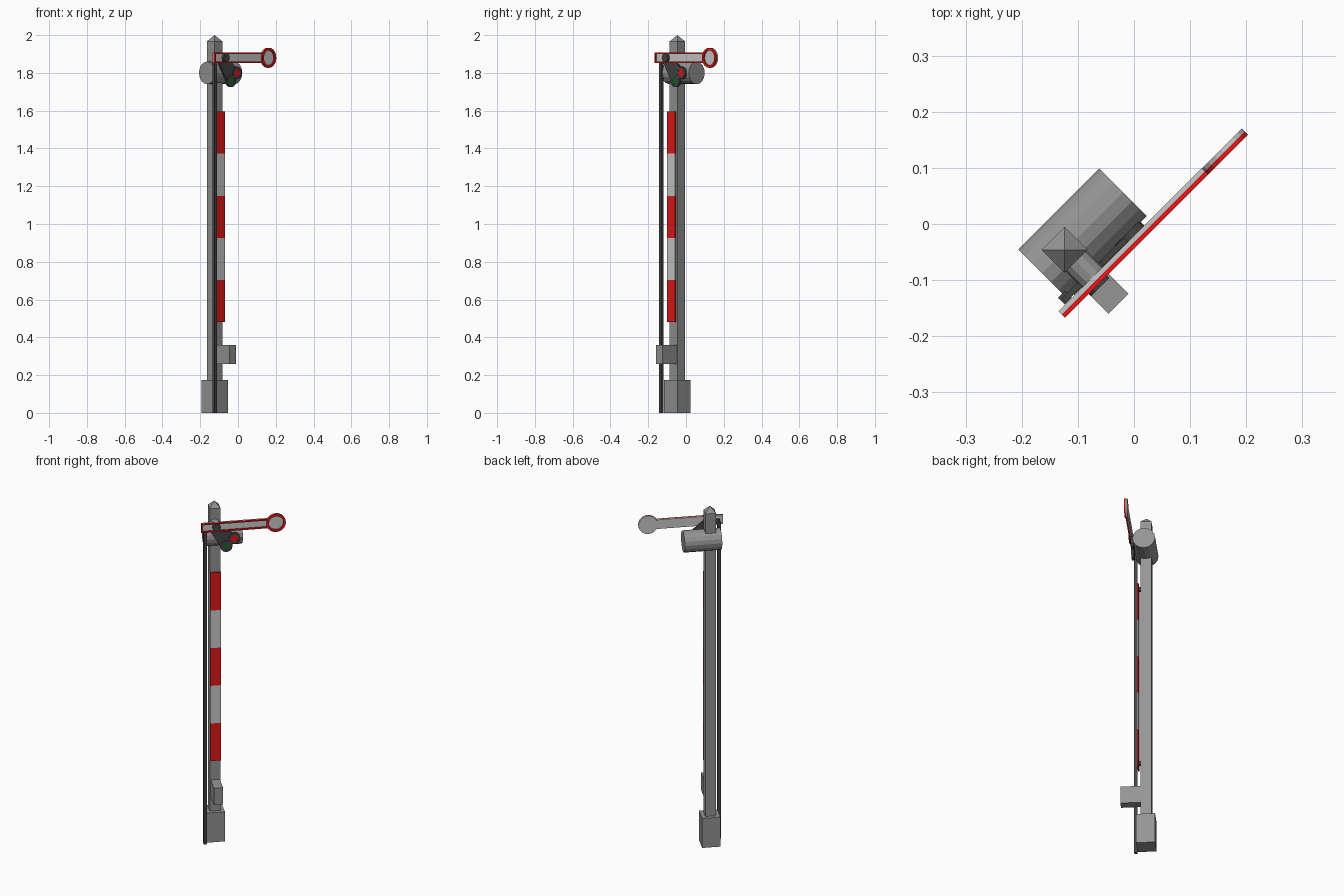
import bpy, bmesh
from math import pi, cos, sin
from mathutils import Matrix, Vector

if "Cube" in bpy.data.objects:
    bpy.data.objects.remove(bpy.data.objects["Cube"])

# Local frame: u along the signal arm, n towards the viewer, z up; turned 45 degrees
TURN = Matrix.Rotation(pi / 4, 4, 'Z')


def material(name, rgb):
    m = bpy.data.materials.new(name)
    m.diffuse_color = (*rgb, 1)
    m.use_nodes = True
    m.node_tree.nodes["Principled BSDF"].inputs["Base Color"].default_value = m.diffuse_color
    return m


GREY = material("post_grey", (0.3, 0.3, 0.3))
WHITE = material("pale", (0.75, 0.75, 0.75))
RED = material("red", (0.75, 0.01, 0.01))
GREEN = material("green", (0.01, 0.12, 0.02))
BLACK = material("dark", (0.06, 0.06, 0.06))


def P(u, n, z):
    return TURN @ Vector((u, -n, z))


def finish(name, bm, mat):
    bmesh.ops.recalc_face_normals(bm, faces=bm.faces)
    me = bpy.data.meshes.new(name)
    bm.to_mesh(me)
    bm.free()
    me.materials.append(mat)
    ob = bpy.data.objects.new(name, me)
    bpy.context.collection.objects.link(ob)
    return ob


def plate(name, pts, n0, n1, mat, hole=None):
    """Extrude a (u, z) outline from depth n0 to n1, optionally with a matching hole."""
    bm = bmesh.new()
    loops = [[bm.verts.new(P(u, n, z)) for u, z in o]
             for o in ([pts, hole] if hole else [pts]) for n in (n0, n1)]
    k = len(pts)
    if hole:
        pairs = [(0, 1), (1, 3), (3, 2), (2, 0)]
    else:
        pairs = [(0, 1)]
        bm.faces.new(loops[0])
        bm.faces.new(loops[1])
    for a, b in pairs:
        for i in range(k):
            j = (i + 1) % k
            bm.faces.new((loops[a][i], loops[a][j], loops[b][j], loops[b][i]))
    return finish(name, bm, mat)


def rect(u0, u1, z0, z1):
    return [(u0, z0), (u1, z0), (u1, z1), (u0, z1)]


def circle(u, z, r, k=16):
    return [(u + r * cos(2 * pi * i / k), z + r * sin(2 * pi * i / k)) for i in range(k)]


def box(name, u0, u1, n0, n1, z0, z1, mat=GREY):
    return plate(name, rect(u0, u1, z0, z1), n0, n1, mat)


U, N = -0.12, -0.055          # post axis
H = 0.029                     # post half width
PZ = 1.88                     # arm pivot height

# Post with pyramid cap, on a square base
box("base", U - 0.05, U + 0.05, N - 0.05, N + 0.05, 0, 0.175)
bm = bmesh.new()
rings = [[bm.verts.new(P(U + a * H, N + b * H, z))
          for a, b in ((-1, -1), (1, -1), (1, 1), (-1, 1))] for z in (0.17, 1.967)]
tip = bm.verts.new(P(U, N, 2.0))
bm.faces.new(rings[0])
for i in range(4):
    j = (i + 1) % 4
    bm.faces.new((rings[0][i], rings[0][j], rings[1][j], rings[1][i]))
    bm.faces.new((rings[1][i], rings[1][j], tip))
finish("post", bm, GREY)

# Control box on the front of the post
box("control_box", U - 0.025, U + 0.025, N + H - 0.005, 0.081, 0.26, 0.36)

# Red and pale striped board
for i in range(5):
    z = 0.48 + i * 0.223
    box(f"stripe_{i + 1}", U - H, U + H, -0.016, -0.008, z, z + 0.223,
        WHITE if i % 2 else RED)
for i, z in enumerate((0.50, 1.56)):
    box(f"board_bracket_{i + 1}", U - 0.01, U + 0.01, N + H - 0.002, -0.015, z, z + 0.02, BLACK)

# Lamp drum lying along the arm direction
bm = bmesh.new()
ends = [[bm.verts.new(P(u, n, z)) for n, z in circle(N + 0.001, 1.80, 0.06)]
        for u in (-0.178, 0.026)]
for e in ends:
    bm.faces.new(e)
for i in range(16):
    j = (i + 1) % 16
    bm.faces.new((ends[0][i], ends[0][j], ends[1][j], ends[1][i]))
finish("lamp_drum", bm, GREY)

# Pivot shaft and front hub
plate("pivot_shaft", circle(U, PZ, 0.026, 12), N, 0.016, GREY)
plate("pivot_hub", circle(U - 0.002, PZ, 0.023, 12), 0.015, 0.037, BLACK)

# Semaphore arm: pale backing with a raised red border
A0, A1, DU, R = -0.205, 0.156, 0.203, 0.053
plate("arm_backing", rect(A0, A1, PZ - 0.027, PZ + 0.027), 0.015, 0.023, WHITE)
plate("arm_border", rect(A0, A1, PZ - 0.027, PZ + 0.027), 0.023, 0.031, RED,
      rect(A0 + 0.009, A1 - 0.004, PZ - 0.019, PZ + 0.019))
plate("arm_disc", circle(DU, PZ, R, 20), 0.0152, 0.0232, WHITE)
plate("disc_border", circle(DU, PZ, R, 20), 0.023, 0.0312, RED, circle(DU, PZ, R - 0.013, 20))

# Spectacle plate with two coloured lenses
RU, RZ, GU, GZ = -0.022, 1.80, -0.066, 1.757
plate("spectacle_plate", [(U - 0.045, PZ - 0.012), (GU - 0.024, GZ - 0.012), (GU, GZ),
                          (RU, RZ), (RU - 0.008, RZ + 0.03), (U + 0.03, PZ)],
      0.004, 0.014, BLACK)
for name, u, z, mat in (("red", RU, RZ, RED), ("green", GU, GZ, GREEN)):
    plate(name + "_lens_frame", circle(u, z, 0.033, 12), 0.003, 0.018, BLACK,
          circle(u, z, 0.021, 12))
    plate(name + "_lens", circle(u, z, 0.0215, 12), 0.005, 0.017, mat)

# Operating rod and its crank
box("operating_rod", -0.189, -0.171, -0.003, 0.014, 0, 1.875, BLACK)
box("crank", -0.185, U, 0.003, 0.013, PZ - 0.018, PZ + 0.008, BLACK)
